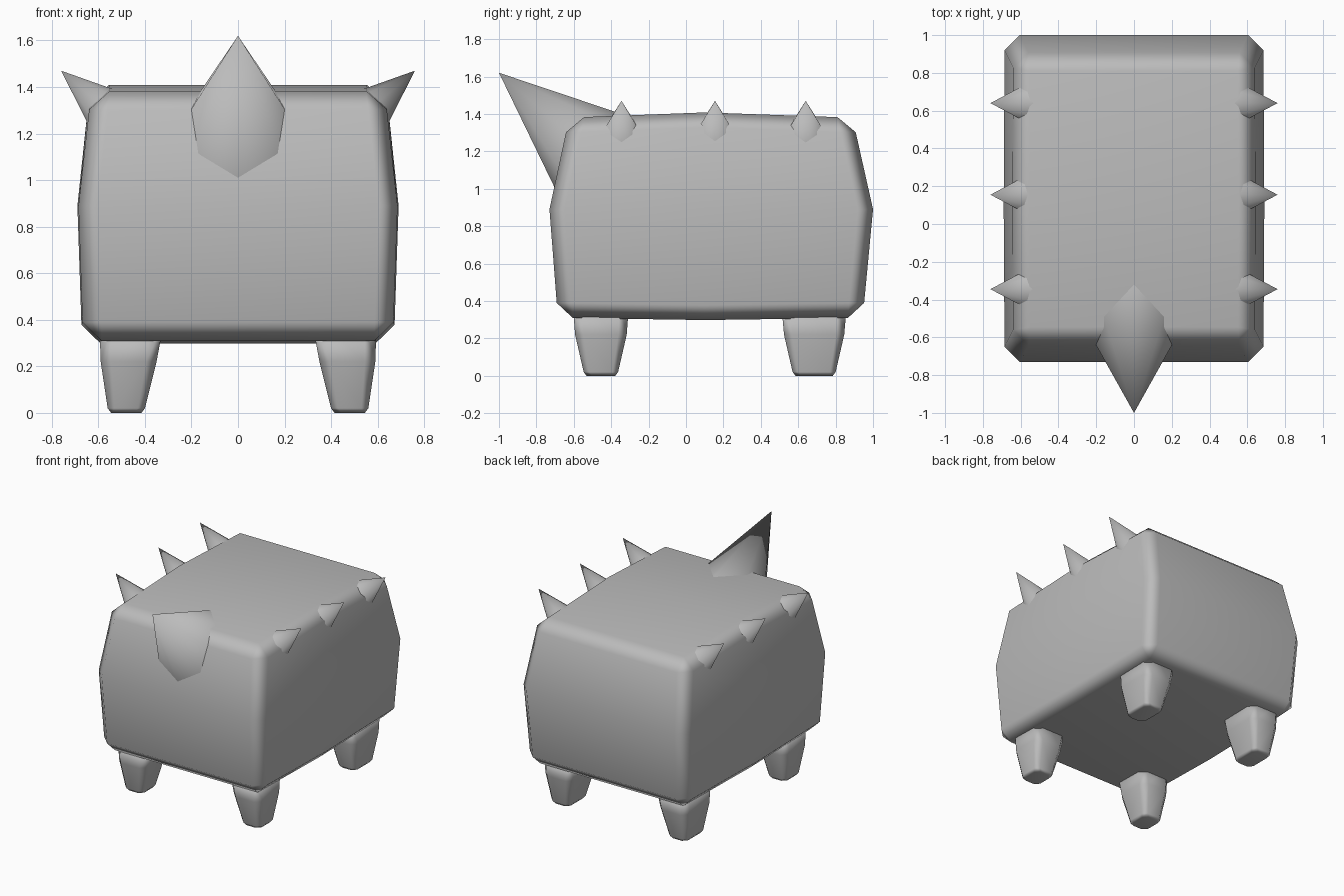
import bpy
import bmesh
from math import cos, sin, pi
from mathutils import Vector

cube = bpy.data.objects.get("Cube")
if cube:
    bpy.data.objects.remove(cube, do_unlink=True)

grey = bpy.data.materials.new("stone_grey")
grey.use_nodes = True
grey.diffuse_color = (0.5, 0.5, 0.5, 1)
grey.node_tree.nodes["Principled BSDF"].inputs["Base Color"].default_value = (0.5, 0.5, 0.5, 1)


def make(name, verts, faces):
    """Smooth-shaded mesh object with outward normals."""
    mesh = bpy.data.meshes.new(name)
    mesh.from_pydata(verts, [], faces)
    bm = bmesh.new()
    bm.from_mesh(mesh)
    bmesh.ops.recalc_face_normals(bm, faces=bm.faces)
    for f in bm.faces:
        f.smooth = True
    bm.to_mesh(mesh)
    bm.free()
    mesh.materials.append(grey)
    obj = bpy.data.objects.new(name, mesh)
    bpy.context.collection.objects.link(obj)
    return obj


def bevel(obj, width):
    mod = obj.modifiers.new("bevel", 'BEVEL')
    mod.width = width
    mod.segments = 1
    mod.limit_method = 'ANGLE'
    mod.angle_limit = 0.6
    obj.modifiers.new("weighted_normals", 'WEIGHTED_NORMAL')


# Body: bulging box with a middle loop and a slight crown, edges chamfered
levels = [  # z, z at mid length, half width, front y, back y
    (0.31, 0.298, 0.665, -0.685, 0.945),
    (0.89, 0.89, 0.685, -0.73, 1.0),
    (1.38, 1.408, 0.63, -0.625, 0.89),
]
verts = []
for z, z_mid, hx, y0, y1 in levels:
    for y, zz, bulge in ((y0, z, 0), (0.1, z_mid, 0.005), (y1, z, 0)):
        verts += [(-hx - bulge, y, zz), (hx + bulge, y, zz)]


def vid(level, row, side):
    return level * 6 + row * 2 + side


faces = []
for a in range(2):
    for cap in (0, 2):
        # bottom and top panels, then front and back panels
        faces.append([vid(cap, a, 0), vid(cap, a, 1), vid(cap, a + 1, 1), vid(cap, a + 1, 0)])
        faces.append([vid(a, cap, 0), vid(a, cap, 1), vid(a + 1, cap, 1), vid(a + 1, cap, 0)])
    for row in range(2):
        for side in range(2):
            faces.append([vid(a, row, side), vid(a, row + 1, side),
                          vid(a + 1, row + 1, side), vid(a + 1, row, side)])
bevel(make("body", verts, faces), 0.08)


# Legs: tapered, corner-cut columns
def leg(name, side, cy, top, bottom):
    rings = [  # z, inner x, outer x, half depth, corner cut
        (0.38, 0.32, 0.595, top, 0.05),
        (0.22, 0.35, 0.59, top * 0.92, 0.045),
        (0.02, 0.40, 0.56, bottom, 0.03),
        (0.0, 0.415, 0.545, bottom - 0.015, 0.03),
    ]
    pts = []
    for z, x0, x1, d, c in rings:
        for x, y in ((x0 + c, -d), (x1 - c, -d), (x1, c - d), (x1, d - c),
                     (x1 - c, d), (x0 + c, d), (x0, d - c), (x0, c - d)):
            pts.append((side * x, cy + y, z))
    quads = [[r * 8 + i, r * 8 + (i + 1) % 8, r * 8 + 8 + (i + 1) % 8, r * 8 + 8 + i]
             for r in range(3) for i in range(8)]
    obj = make(name, pts, quads + [list(range(8)), list(range(24, 32))])
    obj.modifiers.new("weighted_normals", 'WEIGHTED_NORMAL')


# Spikes: eight-sided cones given by tip and pointing direction
def spike(name, tip, direction, length, ratio):
    quat = Vector(direction).to_track_quat('Z', 'Y')
    pts = [Vector(tip)]
    for i in range(8):
        a = i * pi / 4
        ring = Vector((cos(a) * ratio, sin(a) * ratio, -1)) * length
        pts.append(Vector(tip) + quat @ ring)
    sides = [[0, i + 1, (i + 1) % 8 + 1] for i in range(8)]
    obj = make(name, pts, sides + [list(range(1, 9))])
    obj.data.polygons[8].use_smooth = False


spike("nose_horn", (0, -1.0, 1.62), (0, -0.75, 0.66), 0.8, 0.42)

for side, label in ((1, "left"), (-1, "right")):
    leg("front_leg_" + label, side, -0.455, 0.15, 0.092)
    leg("back_leg_" + label, side, 0.685, 0.175, 0.115)
    for part, y in (("front", -0.345), ("middle", 0.155), ("back", 0.64)):
        spike(f"{part}_spike_{label}", (side * 0.76, y, 1.47),
              (side * 0.75, 0, 0.66), 0.36, 0.4)
